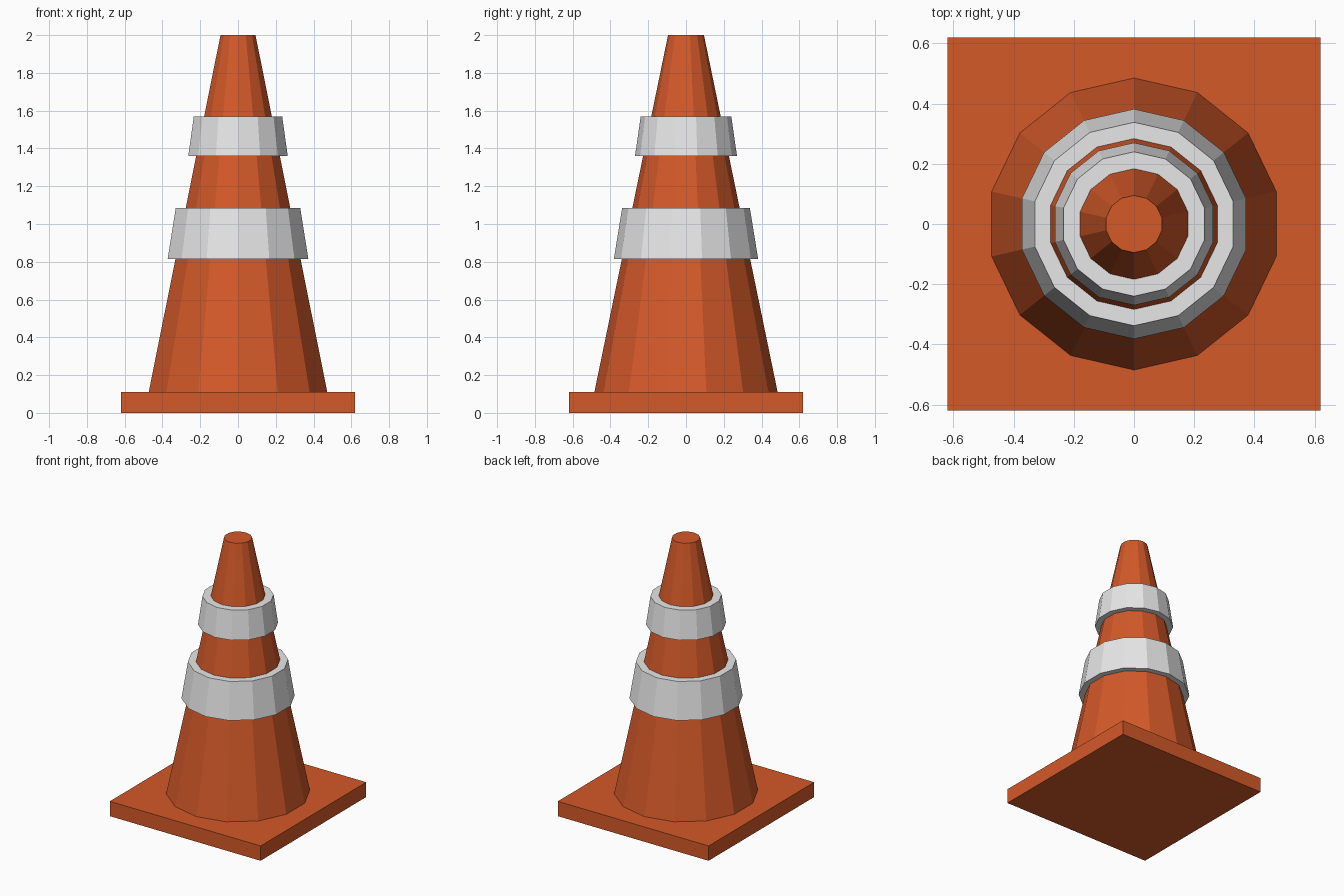
import bpy
import bmesh
import math

SIDES = 14

cube = bpy.data.objects.get("Cube")
if cube:
    bpy.data.objects.remove(cube, do_unlink=True)


def material(name, rgb):
    mat = bpy.data.materials.new(name)
    mat.use_nodes = True
    color = (*rgb, 1.0)
    mat.diffuse_color = color
    mat.node_tree.nodes["Principled BSDF"].inputs["Base Color"].default_value = color
    return mat


def finish(name, bm, mat):
    bmesh.ops.recalc_face_normals(bm, faces=bm.faces)
    mesh = bpy.data.meshes.new(name)
    bm.to_mesh(mesh)
    bm.free()
    mesh.materials.append(mat)
    obj = bpy.data.objects.new(name, mesh)
    bpy.context.collection.objects.link(obj)
    return obj


def lathe(name, profile, mat, closed=False):
    """Turn a (radius, height) profile about z; open profiles get end caps."""
    bm = bmesh.new()
    rings = []
    for r, z in profile:
        angles = [math.tau * i / SIDES for i in range(SIDES)]
        rings.append([bm.verts.new((r * math.sin(a), r * math.cos(a), z)) for a in angles])
    pairs = list(zip(rings, rings[1:]))
    if closed:
        pairs.append((rings[-1], rings[0]))
    else:
        bm.faces.new(rings[0])
        bm.faces.new(rings[-1])
    for low, high in pairs:
        for i in range(SIDES):
            j = (i + 1) % SIDES
            bm.faces.new((low[i], low[j], high[j], high[i]))
    return finish(name, bm, mat)


BASE_TOP, TOP = 0.11, 2.0
R_BOTTOM, R_TOP = 0.485, 0.095


def cone_radius(z):
    return R_BOTTOM + (R_TOP - R_BOTTOM) * (z - BASE_TOP) / (TOP - BASE_TOP)


orange = material("orange", (0.66, 0.10, 0.022))
pale_grey = material("pale grey", (0.8, 0.8, 0.8))

# Square base plate
bm = bmesh.new()
bmesh.ops.create_cube(bm, size=1.0)
bmesh.ops.scale(bm, vec=(1.24, 1.24, BASE_TOP), verts=bm.verts)
bmesh.ops.translate(bm, vec=(0, 0, BASE_TOP / 2), verts=bm.verts)
finish("base_plate", bm, orange)

# Tapered body
lathe("cone_body", [(R_BOTTOM, BASE_TOP), (R_TOP, TOP)], orange)

# Raised bands, their inner wall sunk slightly into the body
for name, z0, z1, r0, r1 in (
    ("lower_band", 0.815, 1.085, 0.382, 0.338),
    ("upper_band", 1.36, 1.57, 0.27, 0.24),
):
    inner0, inner1 = cone_radius(z0) - 0.01, cone_radius(z1) - 0.01
    lathe(name, [(inner0, z0), (r0, z0), (r1, z1), (inner1, z1)], pale_grey, closed=True)
